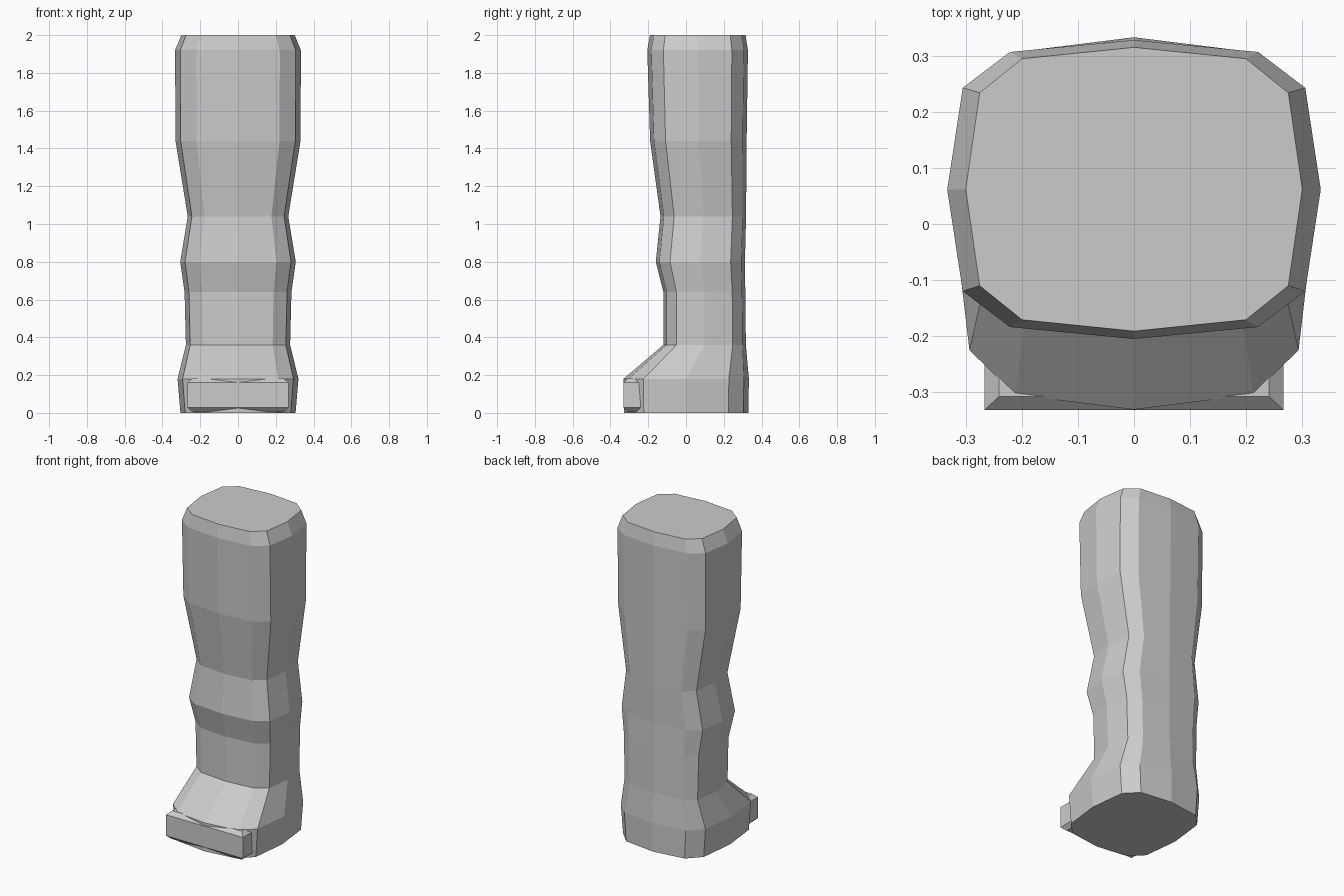
import bpy, bmesh

if "Cube" in bpy.data.objects:
    bpy.data.objects.remove(bpy.data.objects["Cube"])


def loft(name, rings):
    """Skin a stack of equal-sized vertex rings and cap both ends."""
    bm = bmesh.new()
    layers = [[bm.verts.new(p) for p in ring] for ring in rings]
    n = len(layers[0])
    for a, b in zip(layers, layers[1:]):
        for i in range(n):
            j = (i + 1) % n
            bm.faces.new((a[i], a[j], b[j], b[i]))
    bm.faces.new(layers[0][::-1])
    bm.faces.new(layers[-1])
    bmesh.ops.recalc_face_normals(bm, faces=bm.faces[:])
    mesh = bpy.data.meshes.new(name)
    bm.to_mesh(mesh)
    bm.free()
    obj = bpy.data.objects.new(name, mesh)
    bpy.context.collection.objects.link(obj)
    return obj


# Twelve-sided rounded cross-section, as fractions of width and depth
HALF = [(0, 0), (0.665, 0.04), (0.917, 0.16), (1, 0.5),
        (0.917, 0.84), (0.665, 0.96), (0, 1)]
SECTION = HALF + [(-x, y) for x, y in HALF[-2:0:-1]]


def leg_ring(z, half_width, front, back):
    return [(x * half_width, front + y * (back - front), z) for x, y in SECTION]


# Leg and boot: height, half width, front y, back y
PROFILE = [(0.0, 0.305, -0.329, 0.330),
           (0.18, 0.320, -0.331, 0.333),
           (0.36, 0.276, -0.120, 0.317),
           (0.64, 0.283, -0.120, 0.314),
           (0.80, 0.306, -0.160, 0.312),
           (1.04, 0.266, -0.135, 0.318),
           (1.44, 0.331, -0.190, 0.321),
           (1.92, 0.333, -0.205, 0.328),
           (2.0, 0.300, -0.191, 0.315)]
loft("leg", [leg_ring(*p) for p in PROFILE])


# Toe cap block with chamfered top and bottom edges
def cap_ring(z, w, front, back):
    return [(-w, front, z), (w, front, z), (w, back, z), (-w, back, z)]


loft("toe_cap", [cap_ring(0.005, 0.241, -0.308, -0.22),
                 cap_ring(0.028, 0.267, -0.332, -0.22),
                 cap_ring(0.160, 0.267, -0.332, -0.22),
                 cap_ring(0.183, 0.241, -0.308, -0.22)])
